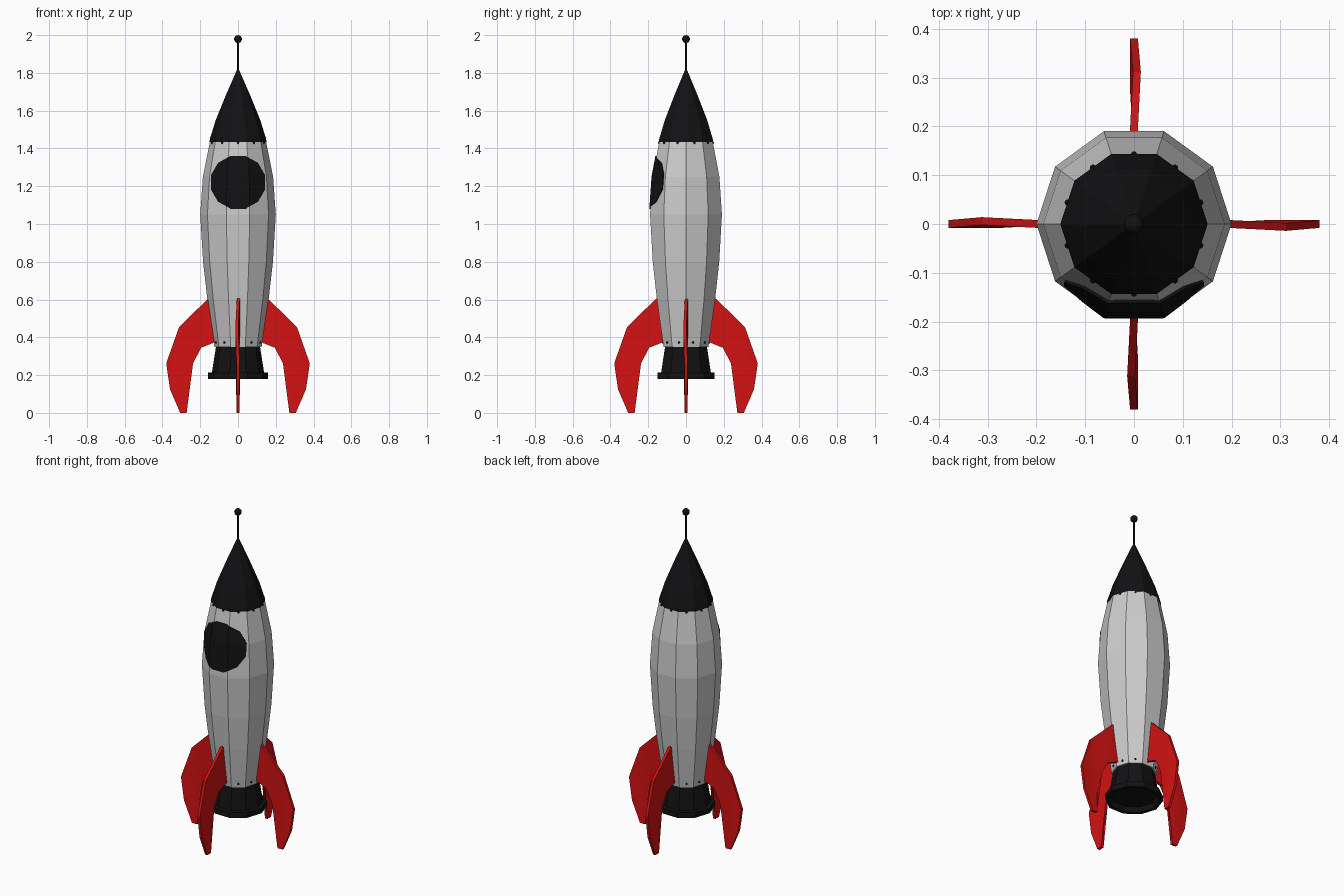
import bpy, bmesh
from math import cos, sin, pi
from mathutils import Vector, Matrix

if "Cube" in bpy.data.objects:
    bpy.data.objects.remove(bpy.data.objects["Cube"])

SIDES = 10


def material(name, color):
    m = bpy.data.materials.new(name)
    m.diffuse_color = (*color, 1)
    m.use_nodes = True
    m.node_tree.nodes["Principled BSDF"].inputs["Base Color"].default_value = m.diffuse_color
    return m


BLACK = material("black", (0.006, 0.006, 0.007))
RED = material("red", (0.65, 0.006, 0.006))


def finish(bm, name, mat=None):
    bmesh.ops.recalc_face_normals(bm, faces=bm.faces)
    mesh = bpy.data.meshes.new(name)
    bm.to_mesh(mesh)
    bm.free()
    if mat:
        mesh.materials.append(mat)
    obj = bpy.data.objects.new(name, mesh)
    bpy.context.collection.objects.link(obj)
    return obj


def lathe(profile, sides=SIDES, capped=True):
    """Faceted solid of revolution from (radius, z) points."""
    bm = bmesh.new()
    rings = [[bm.verts.new((r * cos(2 * pi * i / sides), r * sin(2 * pi * i / sides), z))
              for i in range(sides)] for r, z in profile]
    for a, b in zip(rings, rings[1:]):
        for i in range(sides):
            j = (i + 1) % sides
            bm.faces.new((a[i], a[j], b[j], b[i]))
    if capped:
        bm.faces.new(rings[0])
        bm.faces.new(rings[-1])
    bmesh.ops.remove_doubles(bm, verts=bm.verts, dist=1e-5)
    return bm


# Hull, nose cone and engine nozzle
hull = [(0.125, 0.35), (0.162, 0.60), (0.185, 0.80), (0.2, 1.05), (0.186, 1.25), (0.148, 1.44)]
finish(lathe(hull), "hull")
finish(lathe([(0.151, 1.435), (0.149, 1.45), (0.118, 1.55), (0.065, 1.68), (0.004, 1.82)]),
       "nose_cone", BLACK)
finish(lathe([(0.115, 0.36), (0.138, 0.215), (0.16, 0.213), (0.16, 0.18),
              (0.14, 0.18), (0.13, 0.21)]), "nozzle", BLACK)

# Antenna rod and ball
finish(lathe([(0.005, 1.80), (0.005, 1.97)], 8), "antenna_rod", BLACK)
bm = bmesh.new()
bmesh.ops.create_uvsphere(bm, u_segments=12, v_segments=8, radius=0.021,
                          matrix=Matrix.Translation((0, 0, 1.979)))
finish(bm, "antenna_ball", BLACK)

# Porthole: hull skin trimmed to a twelve-sided disc on the front
bm = lathe(hull, capped=False)
cuts = [(Vector((0, 0, 0)), Vector((0, 1, 0)))]
for k in range(12):
    a = 2 * pi * k / 12
    n = Vector((cos(a), 0, sin(a)))
    cuts.append((Vector((0, 0, 1.22)) + n * 0.14, n))
for co, n in cuts:
    bmesh.ops.bisect_plane(bm, geom=bm.verts[:] + bm.edges[:] + bm.faces[:],
                           plane_co=co, plane_no=n, clear_outer=True)
porthole = finish(bm, "porthole", BLACK)
for p in porthole.data.polygons:
    if p.normal.y > 0:
        porthole.data.flip_normals()
        break
solid = porthole.modifiers.new("thickness", 'SOLIDIFY')
solid.thickness = 0.012
solid.offset = 0

# Rivets: one per panel, along the top and bottom seams
bm = bmesh.new()
for radius, z in ((0.143, 1.43), (0.122, 0.373)):
    for i in range(SIDES):
        a = 2 * pi * (i + 0.5) / SIDES
        place = Matrix.Translation((radius * cos(a), radius * sin(a), z))
        bmesh.ops.create_icosphere(bm, subdivisions=1, radius=0.007, matrix=place)
finish(bm, "rivets", BLACK)

# Four fins: swept outline (radius, z, sideways bend), given thickness
outline = [(0.12, 0.60, 0.002), (0.158, 0.605, 0.002), (0.312, 0.455, -0.006),
           (0.38, 0.262, 0), (0.36, 0.125, 0), (0.306, 0, 0), (0.272, 0, 0),
           (0.272, 0.125, 0), (0.238, 0.262, -0.002), (0.195, 0.345, 0), (0.12, 0.375, 0.003)]
for k, side in enumerate(("right", "back", "left", "front")):
    bm = bmesh.new()
    a, b = [[bm.verts.new((x, y + t, z)) for x, z, y in outline] for t in (-0.008, 0.008)]
    n = len(outline)
    for i in range(n):
        j = (i + 1) % n
        bm.faces.new((a[i], a[j], b[j], b[i]))
    caps = [bm.faces.new(a), bm.faces.new(b)]
    bmesh.ops.triangulate(bm, faces=caps)
    bm.transform(Matrix.Rotation(k * pi / 2, 4, 'Z'))
    finish(bm, side + "_fin", RED)
